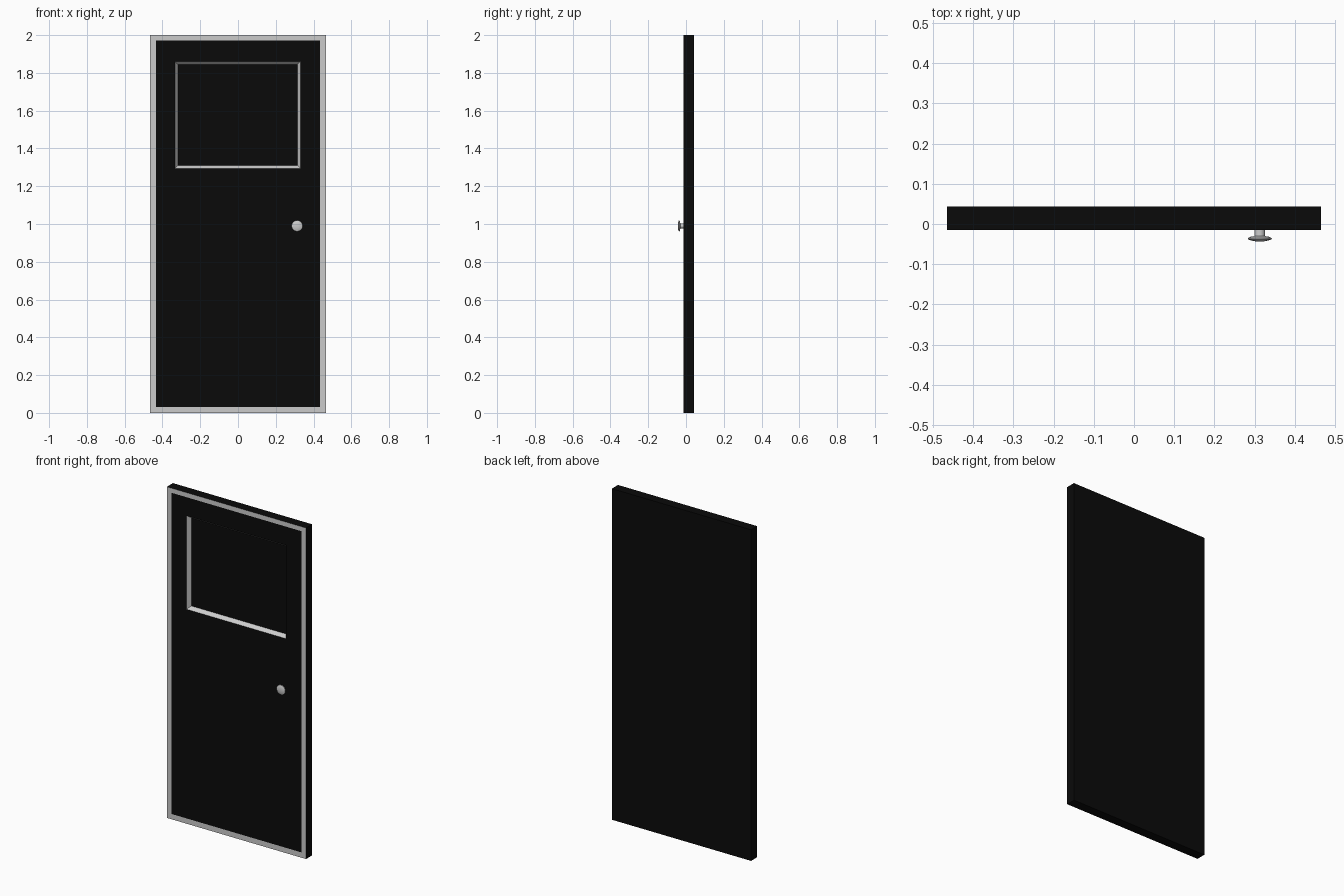
import bpy, bmesh, math
from mathutils import Matrix

if "Cube" in bpy.data.objects:
    bpy.data.objects.remove(bpy.data.objects["Cube"])

FRONT, BACK = -0.0145, 0.0435

black = bpy.data.materials.new("black_paint")
black.diffuse_color = (0.003, 0.003, 0.003, 1)
black.use_nodes = True
black.node_tree.nodes["Principled BSDF"].inputs["Base Color"].default_value = black.diffuse_color
grey = bpy.data.materials.new("bare_grey")


def finish(bm, name, mats=()):
    bmesh.ops.recalc_face_normals(bm, faces=bm.faces)
    mesh = bpy.data.meshes.new(name)
    bm.to_mesh(mesh)
    bm.free()
    obj = bpy.data.objects.new(name, mesh)
    bpy.context.collection.objects.link(obj)
    for m in mats:
        mesh.materials.append(m)
    return obj


def rect(bm, x0, x1, z0, z1, y):
    return [bm.verts.new((x, y, z)) for x, z in ((x0, z0), (x1, z0), (x1, z1), (x0, z1))]


# Door slab: nested rectangles from the back, round the edge, to the sunken window pane
bm = bmesh.new()
rings = [
    rect(bm, -0.465, 0.465, 0, 2, BACK),
    rect(bm, -0.465, 0.465, 0, 2, FRONT),
    rect(bm, -0.433, 0.433, 0.032, 1.972, FRONT),          # inner edge of grey border
    rect(bm, -0.334, 0.330, 1.295, 1.860, FRONT),          # window opening
    rect(bm, -0.318, 0.314, 1.311, 1.844, FRONT + 0.023),  # recessed pane
]
bm.faces.new(rings[0])
bm.faces.new(rings[-1])
for (a, b), slot in zip(zip(rings, rings[1:]), (0, 1, 0, 1)):
    for i in range(4):
        j = (i + 1) % 4
        bm.faces.new((a[i], a[j], b[j], b[i])).material_index = slot
finish(bm, "door_slab", (black, grey))

# Door knob: stem and lens-shaped disc turned around the y axis
bm = bmesh.new()
profile = [(0, -0.010), (0.013, -0.010), (0.013, -0.030), (0.024, -0.032), (0.030, -0.035),
           (0.029, -0.038), (0.022, -0.041), (0.011, -0.043), (0, -0.0435)]
verts = [bm.verts.new((r, y, 0)) for r, y in profile]
edges = [bm.edges.new(p) for p in zip(verts, verts[1:])]
bmesh.ops.spin(bm, geom=verts + edges, cent=(0, 0, 0), axis=(0, 1, 0),
               angle=math.tau, steps=32)
bmesh.ops.remove_doubles(bm, verts=bm.verts, dist=1e-5)
bmesh.ops.transform(bm, matrix=Matrix.Translation((0.313, 0, 0.99)), verts=bm.verts)
knob = finish(bm, "door_knob")
bpy.context.view_layer.objects.active = knob
knob.select_set(True)
bpy.ops.object.shade_smooth_by_angle(angle=math.radians(35))
